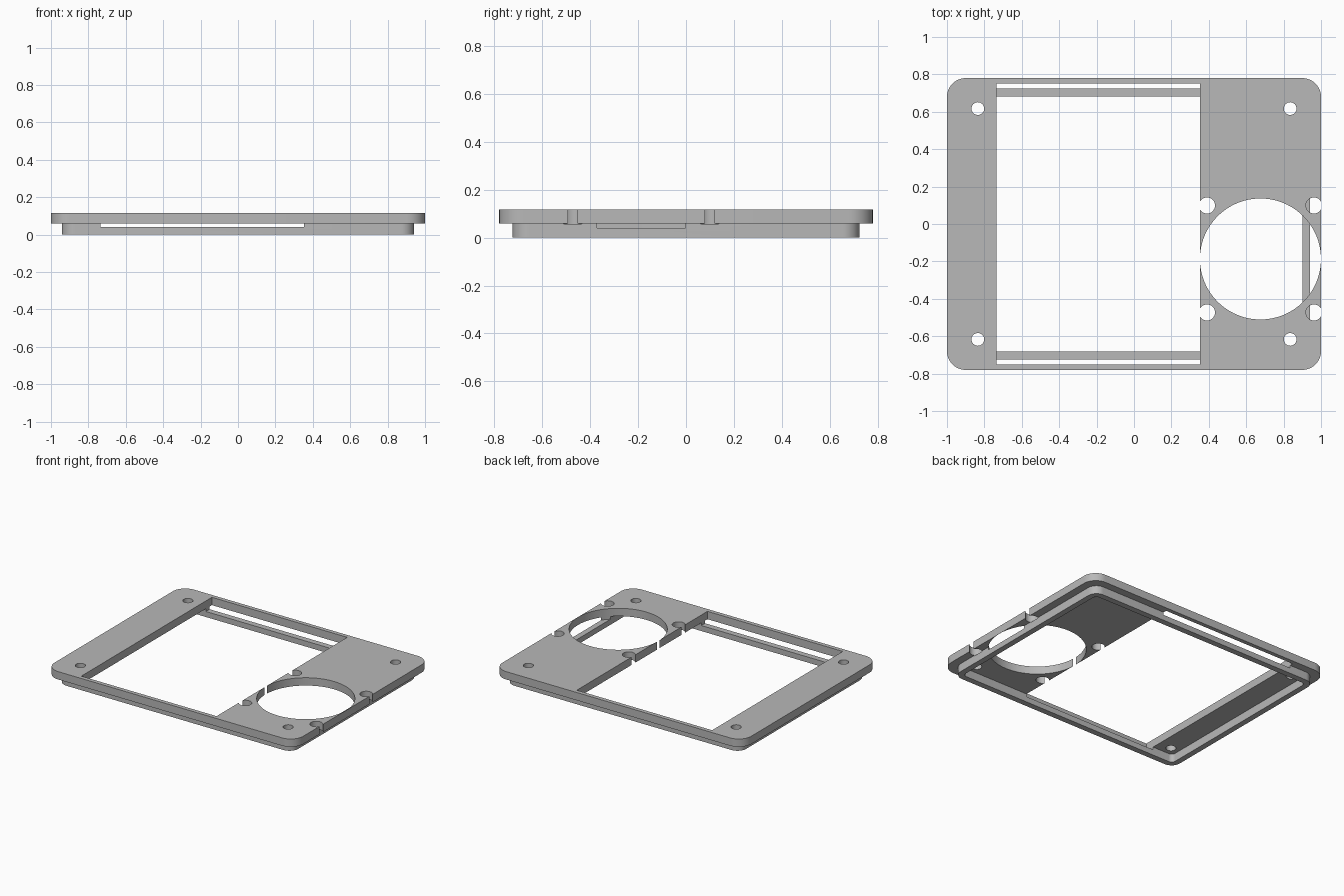
import bpy, bmesh, math

cube = bpy.data.objects.get("Cube")
if cube:
    bpy.data.objects.remove(cube, do_unlink=True)

grey = bpy.data.materials.new("matte grey")
grey.use_nodes = True
grey.diffuse_color = (0.48, 0.48, 0.48, 1)
grey.node_tree.nodes["Principled BSDF"].inputs["Base Color"].default_value = grey.diffuse_color


def prism(name, outline, z0, z1):
    """Extrude a closed xy outline from z0 to z1."""
    bm = bmesh.new()
    face = bm.faces.new([bm.verts.new((x, y, z0)) for x, y in outline])
    top = bmesh.ops.extrude_face_region(bm, geom=[face])["geom"]
    bmesh.ops.translate(bm, vec=(0, 0, z1 - z0),
                        verts=[v for v in top if isinstance(v, bmesh.types.BMVert)])
    bmesh.ops.recalc_face_normals(bm, faces=bm.faces)
    mesh = bpy.data.meshes.new(name)
    bm.to_mesh(mesh)
    bm.free()
    mesh.materials.append(grey)
    obj = bpy.data.objects.new(name, mesh)
    bpy.context.collection.objects.link(obj)
    return obj


def circle(cx, cy, r, n):
    return [(cx + r * math.cos(2 * math.pi * i / n),
             cy + r * math.sin(2 * math.pi * i / n)) for i in range(n)]


def rounded(hx, hy, r, steps=12):
    """Centred rectangle outline with rounded corners."""
    pts = []
    for q, (sx, sy) in enumerate([(1, 1), (-1, 1), (-1, -1), (1, -1)]):
        for i in range(steps + 1):
            a = math.pi / 2 * (q + i / steps)
            pts.append((sx * (hx - r) + r * math.cos(a), sy * (hy - r) + r * math.sin(a)))
    return pts


def combine(target, tool, operation="DIFFERENCE"):
    """Apply a boolean and discard the tool object."""
    mod = target.modifiers.new("boolean", "BOOLEAN")
    mod.operation, mod.solver, mod.object = operation, "EXACT", tool
    bpy.context.view_layer.objects.active = target
    bpy.ops.object.modifier_apply(modifier=mod.name)
    bpy.data.objects.remove(tool, do_unlink=True)


BOTTOM, TOP, SLOT, ABOVE = 0.06, 0.117, 0.04, 0.3

# Rounded cover plate with the hollow locating rim beneath it
panel = prism("cover_panel", rounded(1, 0.78, 0.1), BOTTOM, TOP)
rim = prism("rim", rounded(0.942, 0.724, 0.07), 0, BOTTOM + 0.02)
combine(rim, prism("rim_hollow", rounded(0.9, 0.681, 0.03), -0.1, ABOVE))
combine(panel, rim, "UNION")

# Large window, which also lowers the rim to leave a side slot
left, right, half = -0.735, 0.353, 0.75
combine(panel, prism("window_cutter", [(left, -half), (right, -half), (right, half), (left, half)],
                     SLOT, ABOVE))

# Fan opening with its four screw holes
fx, fy = 0.676, -0.187
combine(panel, prism("fan_cutter", circle(fx, fy, 0.3235, 96), SLOT, ABOVE))
for sx in (-1, 1):
    for sy in (-1, 1):
        combine(panel, prism("fan_screw_cutter",
                             circle(fx + sx * 0.286, fy + sy * 0.286, 0.043, 32), 0.056, ABOVE))
        # Corner mounting holes
        combine(panel, prism("corner_hole_cutter",
                             circle(sx * 0.835, sy * 0.617, 0.034, 32), -0.1, ABOVE))

# Smooth curved walls, sharp edges elsewhere
bpy.ops.object.select_all(action="DESELECT")
panel.select_set(True)
bpy.context.view_layer.objects.active = panel
bpy.ops.object.shade_smooth_by_angle(angle=math.radians(30))
